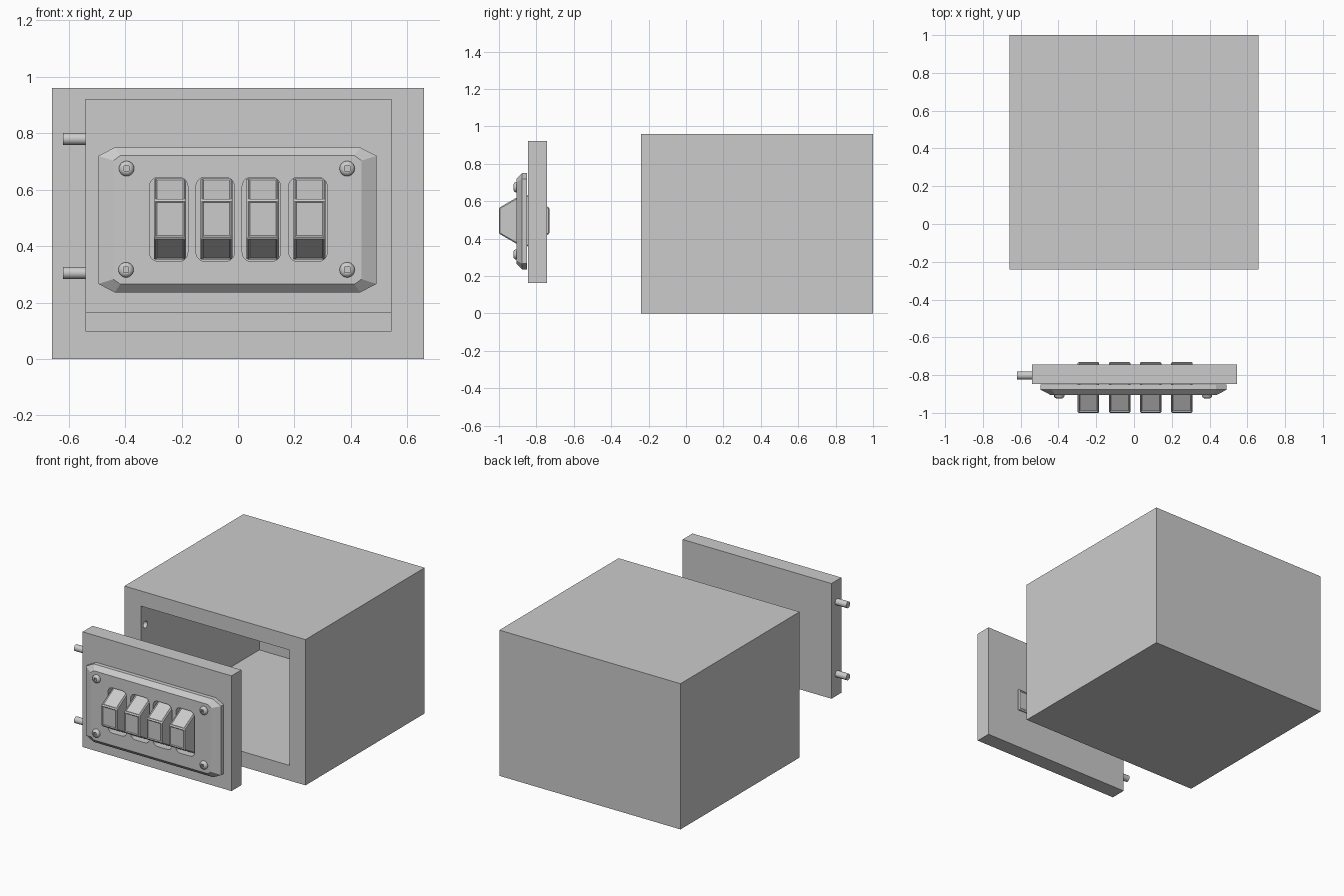
import bpy, bmesh, math
from mathutils import Vector

if "Cube" in bpy.data.objects:
    bpy.data.objects.remove(bpy.data.objects["Cube"])


def loft(name, rings):
    """Closed solid skinned through equal-length rings of points."""
    bm = bmesh.new()
    vs = [[bm.verts.new(p) for p in r] for r in rings]
    n = len(vs[0])
    for a, b in zip(vs, vs[1:]):
        for i in range(n):
            bm.faces.new((a[i], a[(i + 1) % n], b[(i + 1) % n], b[i]))
    bm.faces.new(vs[0])
    bm.faces.new(vs[-1])
    bmesh.ops.recalc_face_normals(bm, faces=bm.faces)
    me = bpy.data.meshes.new(name)
    bm.to_mesh(me)
    bm.free()
    ob = bpy.data.objects.new(name, me)
    bpy.context.collection.objects.link(ob)
    return ob


def box(name, x0, x1, y0, y1, z0, z1):
    return loft(name, [[(x0, y, z0), (x1, y, z0), (x1, y, z1), (x0, y, z1)]
                       for y in (y0, y1)])


def rod(name, x0, x1, y, z, r, n=16):
    ang = [2 * math.pi * i / n for i in range(n)]
    return loft(name, [[(x, y + r * math.cos(a), z + r * math.sin(a)) for a in ang]
                       for x in (x0, x1)])


def cut(target, cutter):
    cutter.hide_render = True
    m = target.modifiers.new("cut", 'BOOLEAN')
    m.operation, m.solver, m.object = 'DIFFERENCE', 'EXACT', cutter
    activate(target)
    bpy.ops.object.modifier_apply(modifier=m.name)
    bpy.data.objects.remove(cutter, do_unlink=True)


def activate(ob):
    bpy.ops.object.select_all(action='DESELECT')
    ob.select_set(True)
    bpy.context.view_layer.objects.active = ob


def smooth(ob):
    activate(ob)
    bpy.ops.object.shade_smooth_by_angle(angle=math.radians(35))


# safe body: open front, with two bolt sockets in the left inner wall
body = box("safe_body", -0.66, 0.66, -0.24, 1.0, 0, 0.96)
cut(body, box("opening", -0.54, 0.545, -0.3, 0.994, 0.10, 0.86))
for z in (0.72, 0.245):
    cut(body, rod("socket", -0.625, -0.5, -0.192, z, 0.022))

# door and its locking bolts
box("door", -0.54, 0.545, -0.846, -0.743, 0.163, 0.922)
for i, z in enumerate((0.78, 0.305)):
    smooth(rod(f"bolt_{i + 1}", -0.62, -0.5, -0.802, z, 0.021))


# control panel: chamfered octagon with sloped rim
def octagon(y, hx, hz, cx, cz):
    c = [(hx, hz - cz), (hx - cx, hz), (cx - hx, hz), (-hx, hz - cz),
         (-hx, cz - hz), (cx - hx, -hz), (hx - cx, -hz), (hx, cz - hz)]
    return [(x - 0.002, y, z + 0.493) for x, z in c]


panel = loft("control_panel", [octagon(-0.85, 0.493, 0.257, 0.058, 0.03),
                               octagon(-0.877, 0.493, 0.257, 0.058, 0.03),
                               octagon(-0.905, 0.44, 0.228, 0.025, 0.018)])


# rounded slot outline for each dial
def slot(y, cx, hx=0.068, hz=0.149, r=0.032):
    pts = []
    for k, (sx, sz) in enumerate(((1, 1), (-1, 1), (-1, -1), (1, -1))):
        for j in range(6):
            a = math.pi / 2 * (k + j / 5)
            pts.append((cx + sx * (hx - r) + r * math.cos(a), y,
                        0.495 + sz * (hz - r) + r * math.sin(a)))
    return pts


# dials: bevelled hexagonal prisms with recessed faces, passing through the door
for i, x in enumerate((-0.241, -0.076, 0.088, 0.253)):
    cx = x - 0.005
    cut(panel, loft("slot", [slot(-0.95, cx), slot(-0.83, cx)]))
    prof = [(-1.0, 0.427), (-1.0, 0.565), (-0.865, 0.643),
            (-0.73, 0.565), (-0.73, 0.427), (-0.865, 0.349)]
    dial = loft(f"number_dial_{i + 1}", [[(x + s * 0.057, y, z) for y, z in prof]
                                         for s in (-1, 1)])
    bm = bmesh.new()
    bm.from_mesh(dial.data)
    bmesh.ops.bevel(bm, geom=bm.edges[:], offset=0.006, segments=1,
                    affect='EDGES', profile=0.5)
    rim = [f for f in bm.faces if f.calc_area() > 0.006 and abs(f.normal.x) < 0.5]
    bmesh.ops.inset_individual(bm, faces=rim, thickness=0.007, depth=-0.004)
    bm.to_mesh(dial.data)
    bm.free()

# domed screws with square sockets
for i, (x, z) in enumerate(((-0.395, 0.675), (0.387, 0.675),
                            (-0.397, 0.316), (0.387, 0.316))):
    rings = []
    for r, y in ((0.027, -0.9), (0.027, -0.911), (0.024, -0.917), (0.017, -0.922), (0.014, -0.923)):
        rings.append([(x + r * math.cos(t * math.pi / 10), y, z + r * math.sin(t * math.pi / 10))
                      for t in range(20)])
    screw = loft(f"screw_{i + 1}", rings)
    cut(screw, box("socket", x - 0.0095, x + 0.0095, -0.95, -0.91, z - 0.0095, z + 0.0095))
    smooth(screw)
